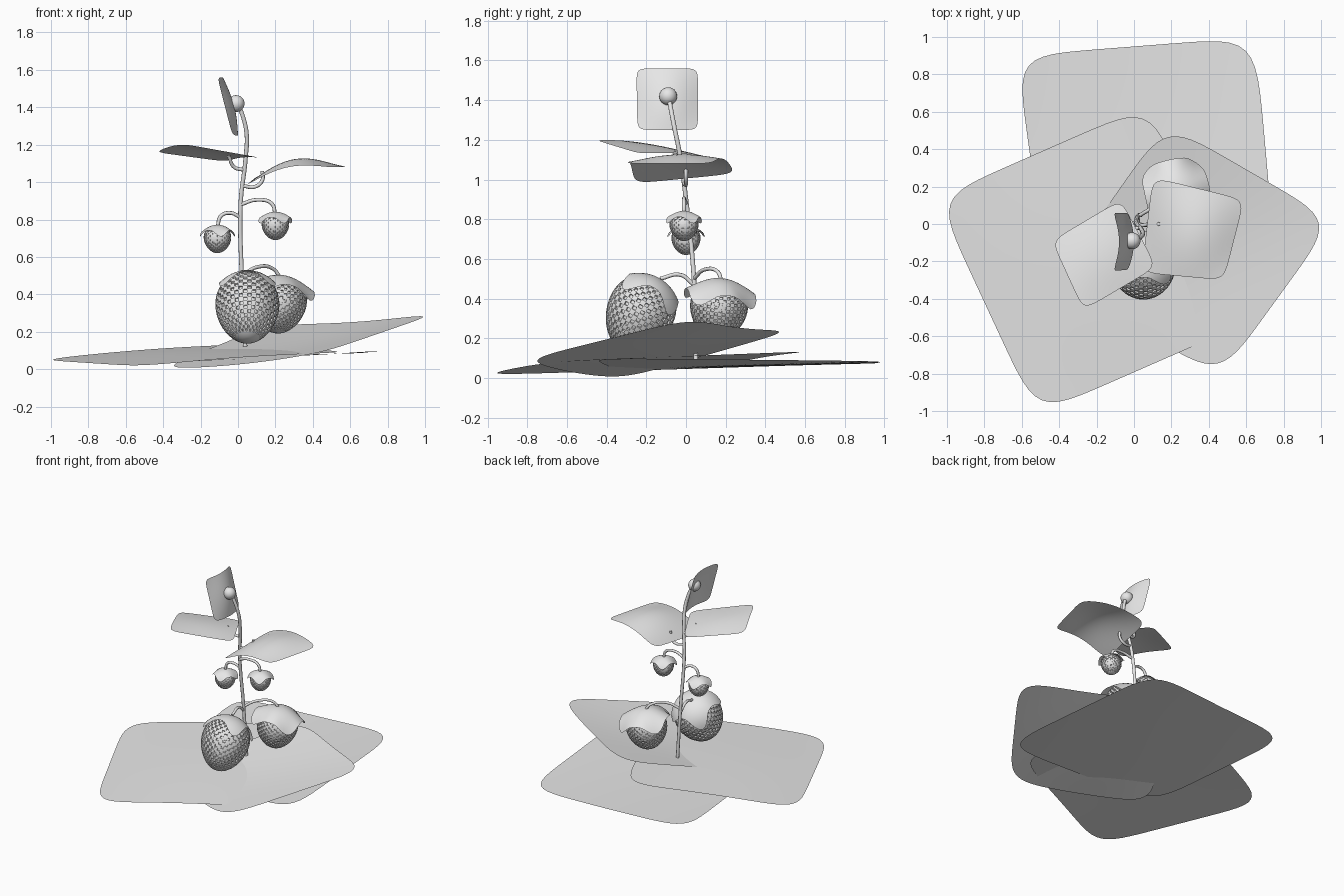
import bpy, bmesh
from math import sin, cos, pi, radians
from mathutils import Vector, Matrix

cube = bpy.data.objects.get("Cube")
if cube:
    bpy.data.objects.remove(cube, do_unlink=True)

# One plain grey for the whole plant
grey = bpy.data.materials.new("pale grey")
grey.use_nodes = True
colour = (0.8, 0.8, 0.8, 1)
grey.diffuse_color = colour
grey.node_tree.nodes["Principled BSDF"].inputs["Base Color"].default_value = colour


def finish(name, bm, angle=40):
    mesh = bpy.data.meshes.new(name)
    bm.to_mesh(mesh)
    bm.free()
    mesh.materials.append(grey)
    obj = bpy.data.objects.new(name, mesh)
    bpy.context.collection.objects.link(obj)
    bpy.ops.object.select_all(action="DESELECT")
    obj.select_set(True)
    bpy.context.view_layer.objects.active = obj
    bpy.ops.object.shade_smooth_by_angle(angle=radians(angle))
    return obj


def leaf(name, corners, arch=(0, 0, 0), wave=0.0, power=7, n=20):
    """Rounded square sheet between four corners, bowed by arch in the middle."""
    a, b, c, d = map(Vector, corners)
    arch = Vector(arch)
    bm = bmesh.new()
    rows = []
    for j in range(n + 1):
        row = []
        for i in range(n + 1):
            u, v = 2 * i / n - 1, 2 * j / n - 1
            m = max(abs(u), abs(v))
            if m > 0:
                s = m / (abs(u) ** power + abs(v) ** power) ** (1 / power)
                u, v = u * s, v * s
            p, q = (u + 1) / 2, (v + 1) / 2
            co = a.lerp(b, p).lerp(d.lerp(c, p), q)
            co += arch * cos(u * pi / 2) * (0.6 + 0.4 * cos(v * pi / 2))
            co.z += wave * sin(pi * u) * cos(v * pi / 2)
            row.append(bm.verts.new(co))
        rows.append(row)
    for r0, r1 in zip(rows, rows[1:]):
        for i in range(n):
            bm.faces.new((r0[i], r0[i + 1], r1[i + 1], r1[i]))
    return finish(name, bm, 80)


def stalk(name, points, radius):
    curve = bpy.data.curves.new(name, "CURVE")
    curve.dimensions = "3D"
    curve.bevel_depth = radius
    curve.bevel_resolution = 2
    curve.resolution_u = 8
    curve.use_fill_caps = True
    spline = curve.splines.new("BEZIER")
    spline.bezier_points.add(len(points) - 1)
    for bp, co in zip(spline.bezier_points, points):
        bp.co = co
        bp.handle_left_type = bp.handle_right_type = "AUTO"
    curve.materials.append(grey)
    obj = bpy.data.objects.new(name, curve)
    bpy.context.collection.objects.link(obj)
    return obj


def body(phi, theta, grow=1.0):
    """Point on a unit berry, plump above the middle and tapering to its tip."""
    r = sin(phi) * (1 + 0.13 * cos(phi)) * grow
    return Vector((r * cos(theta), r * sin(theta), cos(phi) * (1 + (grow - 1) * 0.4)))


def place(centre, axis, width, height):
    turn = Vector(axis).to_track_quat("Z", "Y").to_matrix().to_4x4()
    return Matrix.Translation(centre) @ turn @ Matrix.Diagonal((width, width, height, 1))


def berry(name, matrix, segs, rings):
    """Lathed fruit with a checker of sunken seed pits."""
    bm = bmesh.new()
    loops = [[bm.verts.new(body(pi * j / rings, 2 * pi * i / segs)) for i in range(segs)]
             for j in range(1, rings)]
    pits = []
    for j, (lo, hi) in enumerate(zip(loops, loops[1:])):
        for i in range(segs):
            k = (i + 1) % segs
            f = bm.faces.new((lo[i], hi[i], hi[k], lo[k]))
            if (i + j) % 2 == 0 and rings * 0.12 < j < rings * 0.8:
                pits.append(f)
    bm.faces.new(loops[0])
    bm.faces.new(loops[-1][::-1])
    bm.normal_update()
    bmesh.ops.inset_individual(bm, faces=pits, thickness=0.016, depth=0)
    bmesh.ops.inset_individual(bm, faces=pits, thickness=0.01, depth=-0.05)
    bm.transform(matrix)
    return finish(name, bm, 35)


def cap(name, matrix, reach, notch, twist, flare, n=10, segs=48):
    """Four-pointed leafy cap draped over the top of a berry."""
    bm = bmesh.new()
    top = bm.verts.new(body(0, 0, 1.05))
    last = None
    for j in range(1, n + 1):
        t = j / n
        ring = []
        for i in range(segs):
            th = 2 * pi * i / segs
            lobe = (0.5 + 0.5 * cos(4 * (th - twist))) ** 1.5
            phi = t * reach * (notch + (1 - notch) * lobe)
            ring.append(bm.verts.new(body(phi, th, 1.06 + flare * t ** 3)))
        for i in range(segs):
            k = (i + 1) % segs
            if last:
                bm.faces.new((last[i], ring[i], ring[k], last[k]))
            else:
                bm.faces.new((top, ring[i], ring[k]))
        last = ring
    bm.transform(matrix)
    return finish(name, bm, 80)


# Large ground leaves
leaf("ground_leaf_back", [(-0.46, -0.32, 0.035), (0.78, -0.47, 0.1),
                          (0.65, 1.0, 0.085), (-0.63, 0.9, 0.075)], (0, 0, -0.01))
leaf("ground_leaf_right", [(-0.52, -1.02, 0.015), (0.6, -0.53, 0.09),
                           (0.08, 0.64, 0.135), (-1.06, 0.14, 0.05)], (0, 0, 0.02))
leaf("ground_leaf_left", [(-0.42, -0.3, 0.0), (0.46, -0.82, 0.09),
                          (1.07, 0.02, 0.3), (0.17, 0.54, 0.24)], (0, 0, -0.03), power=6)

# Upper leaves
leaf("upper_leaf_right", [(0.12, -0.23, 1.13), (-0.07, 0.13, 1.11),
                          (-0.44, -0.09, 1.16), (-0.27, -0.46, 1.2)], (0, 0, 0.02), 0, 8)
leaf("upper_leaf_left", [(0.04, -0.26, 0.98), (0.48, -0.3, 1.08),
                         (0.59, 0.13, 1.08), (0.1, 0.25, 1.03)], (0, 0, 0.08), 0, 8)
leaf("top_leaf", [(-0.03, -0.245, 1.25), (-0.03, 0.06, 1.25),
                  (-0.11, 0.06, 1.56), (-0.11, -0.25, 1.56)], (0.05, 0, 0), 0, 9)

# Main stem and side stalks
stalk("main_stem", [(0.04, 0.05, 0.09), (0.02, 0.04, 0.5), (0.015, 0.0, 0.9),
                    (0.04, -0.03, 1.12), (0.045, -0.06, 1.27), (0.0, -0.09, 1.43)], 0.012)
stalks = {
    "front_berry_stalk": [(0.02, 0.04, 0.47), (0.025, -0.03, 0.52), (0.04, -0.13, 0.5)],
    "back_berry_stalk": [(0.02, 0.04, 0.5), (0.1, 0.09, 0.545), (0.19, 0.16, 0.535), (0.23, 0.18, 0.48)],
    "right_berry_stalk": [(0.015, 0.01, 0.81), (-0.04, 0, 0.835), (-0.09, 0, 0.82), (-0.11, 0, 0.76)],
    "left_berry_stalk": [(0.015, 0, 0.88), (0.1, -0.01, 0.905), (0.18, -0.01, 0.885), (0.2, -0.01, 0.82)],
    "right_leaf_stalk": [(0.03, -0.02, 1.065), (-0.02, -0.03, 1.08), (-0.05, -0.06, 1.14)],
    "left_leaf_stalk": [(0.025, -0.01, 0.98), (0.09, 0, 0.975), (0.13, 0, 1.01), (0.13, 0, 1.06)],
}
for name, points in stalks.items():
    stalk(name, points, 0.01)

# Flower bud at the top
bm = bmesh.new()
bmesh.ops.create_uvsphere(bm, u_segments=20, v_segments=12, radius=0.045,
                          matrix=Matrix.Translation((-0.01, -0.09, 1.42)))
finish("bud", bm, 80)

# Berries: name, centre, axis, width, height, pit grid, cap reach, notch, twist, flare
berries = [
    ("front_berry", (0.05, -0.235, 0.325), (0, 0.5, 0.87), 0.17, 0.2, (44, 28), 1.25, 0.62, pi / 4, 0.04),
    ("back_berry", (0.22, 0.165, 0.345), (0.12, 0.1, 1), 0.145, 0.155, (44, 28), 1.4, 0.72, 0.3, 0.28),
    ("right_small_berry", (-0.11, 0.0, 0.695), (0, 0, 1), 0.073, 0.075, (32, 20), 1.4, 0.7, 0.2, 0.22),
    ("left_small_berry", (0.2, -0.01, 0.765), (0, 0, 1), 0.073, 0.075, (32, 20), 1.4, 0.7, 0.5, 0.22),
]
for name, centre, axis, width, height, grid, reach, notch, twist, flare in berries:
    matrix = place(centre, axis, width, height)
    berry(name, matrix, *grid)
    cap(name + "_cap", matrix, reach, notch, twist, flare)
